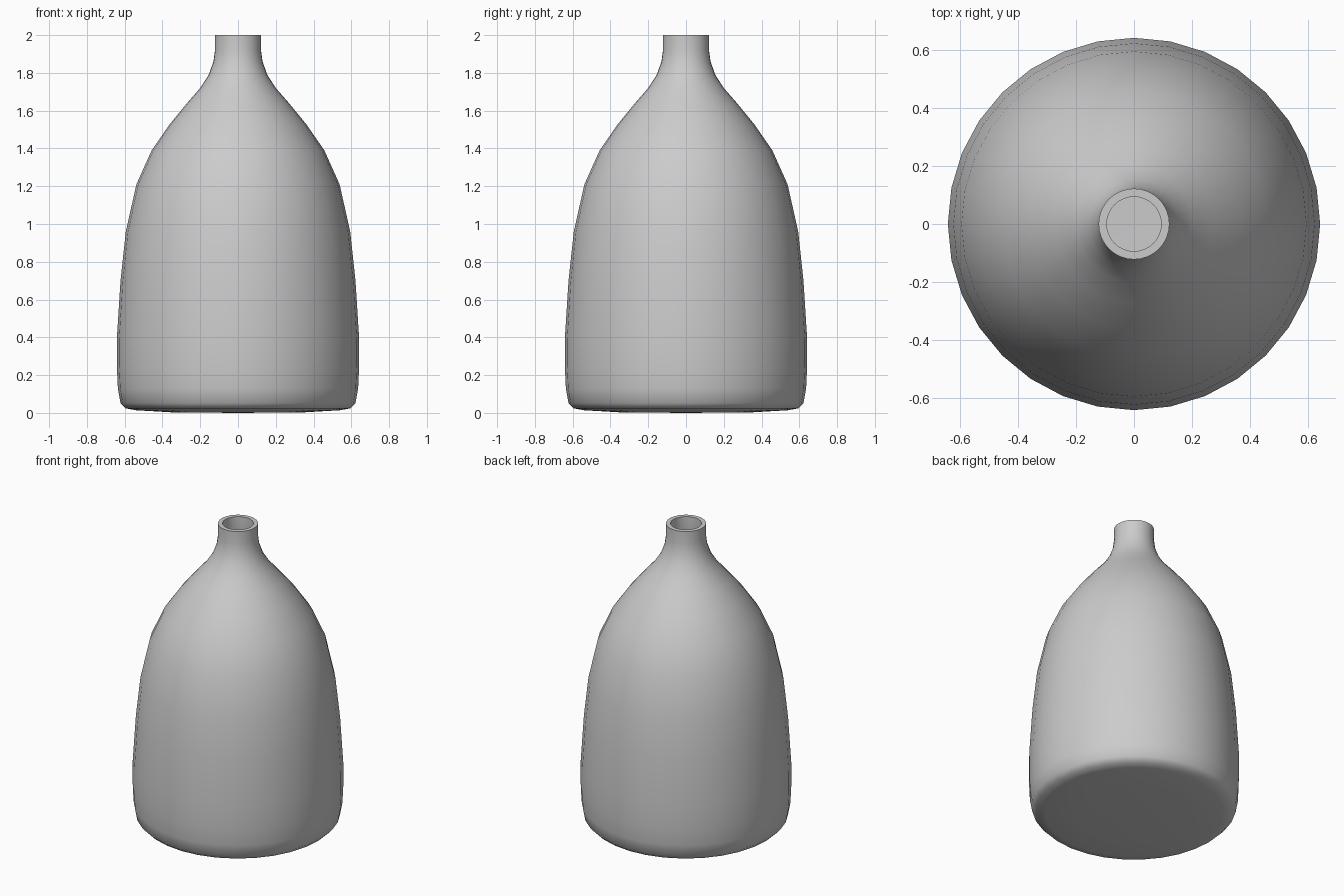
import bpy, bmesh, math

if "Cube" in bpy.data.objects:
    bpy.data.objects.remove(bpy.data.objects["Cube"])

SEGMENTS = 32
WALL = 0.028

# Outer profile (radius, height) from base centre to mouth
profile = [(0, 0.005), (0.35, 0.007), (0.54, 0.014), (0.595, 0.024), (0.622, 0.052),
           (0.636, 0.13), (0.641, 0.24), (0.641, 0.40), (0.622, 0.70),
           (0.594, 0.96), (0.538, 1.21), (0.457, 1.39), (0.36, 1.53),
           (0.27, 1.64), (0.20, 1.72), (0.155, 1.79), (0.13, 1.86),
           (0.122, 1.92), (0.122, 2.0)]
profile[0] = (0, 0.0)
profile[1] = (0.35, 0.003)

# Revolve the profile around z
bm = bmesh.new()
verts = [bm.verts.new((r, 0, z)) for r, z in profile]
edges = [bm.edges.new(pair) for pair in zip(verts, verts[1:])]
bmesh.ops.spin(bm, geom=verts + edges, cent=(0, 0, 0), axis=(0, 0, 1),
               angle=math.tau, steps=SEGMENTS, use_duplicate=False)
bmesh.ops.remove_doubles(bm, verts=bm.verts, dist=0.0005)
bmesh.ops.recalc_face_normals(bm, faces=bm.faces)
# Outward normals: the lowest face must look down
lowest = min(bm.faces, key=lambda f: f.calc_center_median().z)
if lowest.normal.z > 0:
    bmesh.ops.reverse_faces(bm, faces=bm.faces)

mesh = bpy.data.meshes.new("bottle")
bm.to_mesh(mesh)
bm.free()
bottle = bpy.data.objects.new("bottle", mesh)
bpy.context.collection.objects.link(bottle)
bpy.context.view_layer.objects.active = bottle
bottle.select_set(True)

# Hollow wall with a flat rim at the mouth
wall = bottle.modifiers.new("wall", 'SOLIDIFY')
wall.thickness = WALL
wall.offset = -1
wall.use_even_offset = True
bpy.ops.object.modifier_apply(modifier=wall.name)
bpy.ops.object.shade_smooth_by_angle(angle=math.radians(50))
